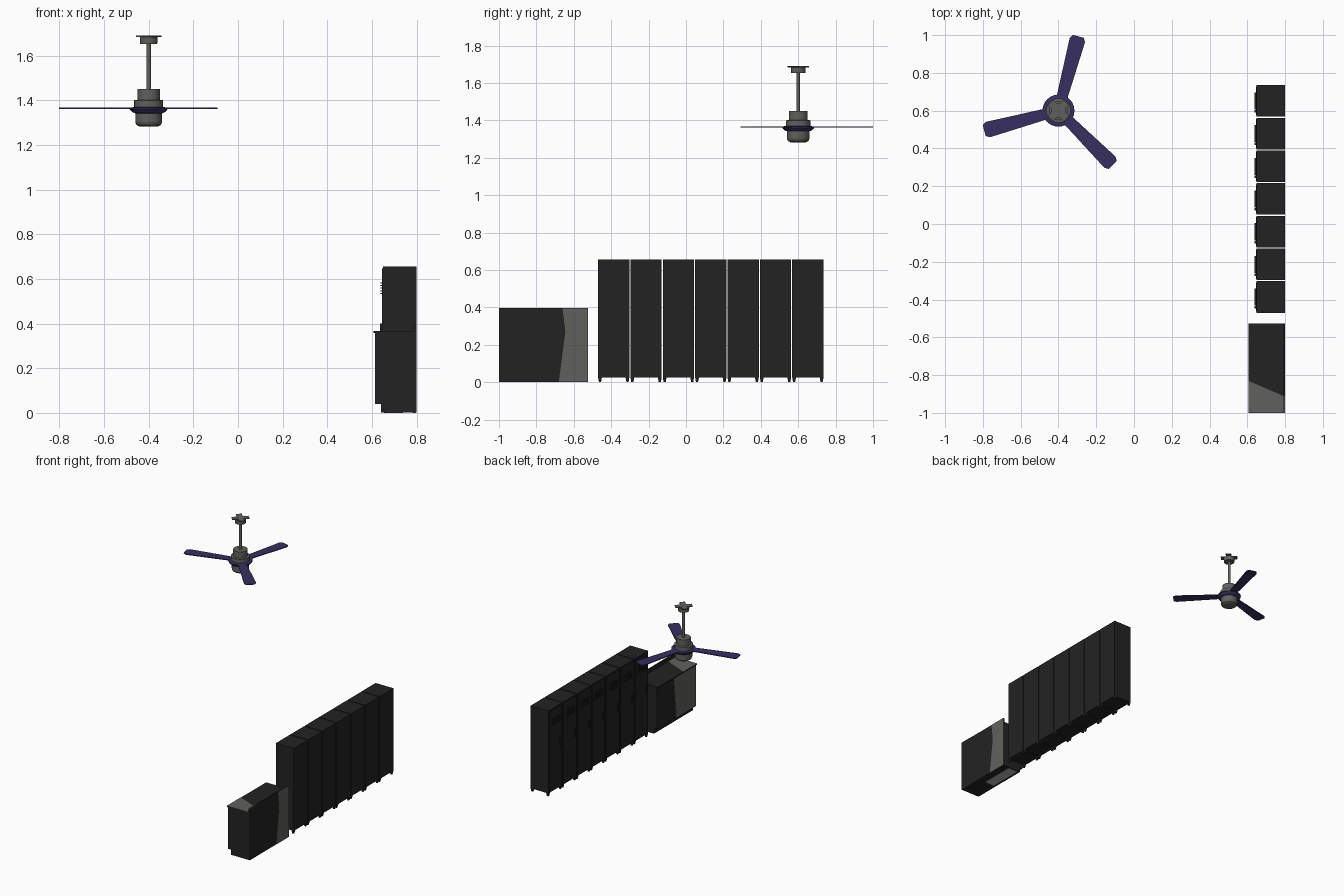
import bpy, bmesh, math

if "Cube" in bpy.data.objects:
    bpy.data.objects.remove(bpy.data.objects["Cube"])

def mat(name, c):
    m = bpy.data.materials.new(name)
    m.diffuse_color = (*c, 1)
    m.use_nodes = True
    m.node_tree.nodes["Principled BSDF"].inputs["Base Color"].default_value = m.diffuse_color
    return m

DARK = mat("charcoal", (0.0165, 0.0165, 0.0165))
GREY = mat("warm grey", (0.118, 0.118, 0.108))
LIGHT = mat("light grey", (0.45, 0.45, 0.45))
PURPLE = mat("deep purple", (0.038, 0.028, 0.12))

def finish(name, bm, m):
    bmesh.ops.recalc_face_normals(bm, faces=bm.faces[:])
    me = bpy.data.meshes.new(name)
    bm.to_mesh(me)
    bm.free()
    me.materials.append(m)
    ob = bpy.data.objects.new(name, me)
    bpy.context.collection.objects.link(ob)
    return ob

def add_box(bm, x0, x1, y0, y1, z0, z1, taper=1.0):
    vs = bmesh.ops.create_cube(bm, size=1)["verts"]
    for v in vs:
        k = taper if v.co.z < 0 else 1.0
        v.co = ((x0 + x1) / 2 + v.co.x * (x1 - x0) * k,
                (y0 + y1) / 2 + v.co.y * (y1 - y0) * k,
                z0 if v.co.z < 0 else z1)

def box(name, m, *dims):
    bm = bmesh.new()
    add_box(bm, *dims)
    return finish(name, bm, m)

def prism(name, m, bottom, offset):
    """Extrude a flat outline of 3D points by an offset vector."""
    bm = bmesh.new()
    f = bm.faces.new([bm.verts.new(p) for p in bottom])
    r = bmesh.ops.extrude_face_region(bm, geom=[f])
    for v in r["geom"]:
        if isinstance(v, bmesh.types.BMVert):
            v.co.x += offset[0]
            v.co.y += offset[1]
            v.co.z += offset[2]
    return finish(name, bm, m)

FX, FY = -0.4, 0.6
def lathe(name, m, profile, n=24):
    bm = bmesh.new()
    rings = [[bm.verts.new((FX + r * math.cos(2 * math.pi * i / n),
                            FY + r * math.sin(2 * math.pi * i / n), z))
              for i in range(n)] for r, z in profile]
    for a, b in zip(rings, rings[1:]):
        for i in range(n):
            j = (i + 1) % n
            bm.faces.new((a[i], a[j], b[j], b[i]))
    bm.faces.new(rings[0])
    bm.faces.new(rings[-1])
    return finish(name, bm, m)

# --- Ceiling fan ---
lathe("fan_canopy", GREY, [(0.038, 1.652), (0.04, 1.684), (0.03, 1.685)])
for k in range(2):  # crossed ceiling bracket
    a = math.radians(45 + 90 * k)
    u, w = (math.cos(a), math.sin(a)), (-math.sin(a), math.cos(a))
    pts = [(FX + u[0] * s + w[0] * t, FY + u[1] * s + w[1] * t, 1.684 + 0.001 * k)
           for s, t in ((-0.06, -0.02), (0.06, -0.02), (0.06, 0.02), (-0.06, 0.02))]
    prism("fan_ceiling_bracket", GREY, pts, (0, 0, 0.006))
lathe("fan_rod", GREY, [(0.01, 1.44), (0.01, 1.66)], 12)
lathe("fan_motor_housing", GREY, [(0.065, 1.36), (0.065, 1.4), (0.05, 1.402), (0.05, 1.45)])
lathe("fan_blade_hub", PURPLE, [(0.062, 1.342), (0.075, 1.348), (0.085, 1.36),
                                (0.085, 1.367), (0.066, 1.37)])
lathe("fan_lower_cap", GREY, [(0.042, 1.283), (0.055, 1.29), (0.06, 1.302), (0.06, 1.345)])
outline = [(0.05, -0.028), (0.385, -0.042), (0.407, -0.03),
           (0.407, 0.03), (0.385, 0.042), (0.05, 0.028)]
for deg in (75, 195, 315):
    c, s = math.cos(math.radians(deg)), math.sin(math.radians(deg))
    prism("fan_blade", PURPLE,
          [(FX + c * p - s * q, FY + s * p + c * q, 1.362) for p, q in outline],
          (0, 0, 0.006))

# --- Row of seven lockers facing -x ---
for i in range(7):
    y0 = -0.47 + 0.173 * i
    y1 = y0 + 0.167
    yc = (y0 + y1) / 2
    box("locker_body", DARK, 0.649, 0.8, y0, y1, 0.025, 0.655)
    box("locker_door", DARK, 0.645, 0.65, y0 + 0.006, y1 - 0.006, 0.035, 0.647)
    bm = bmesh.new()  # vent louvres
    for k in range(5):
        z = 0.532 + 0.012 * k
        add_box(bm, 0.638, 0.646, yc - 0.045, yc + 0.045, z, z + 0.005)
    finish("locker_vents", bm, DARK)
    box("locker_handle", DARK, 0.637, 0.646, y0 + 0.022, y0 + 0.036, 0.345, 0.4)
    bm = bmesh.new()  # tapered feet
    for x in (0.649, 0.78):
        for y in (y0, y1 - 0.02):
            add_box(bm, x, x + 0.02, y, y + 0.02, 0, 0.025, 0.55)
    finish("locker_feet", bm, DARK)

# --- Low counter cabinet ---
A, B = -1.0, -0.525
box("counter_body", DARK, 0.616, 0.797, A + 0.002, B - 0.002, 0.04, 0.36)
box("counter_plinth", DARK, 0.64, 0.797, A + 0.002, B - 0.002, 0.002, 0.04)
box("counter_top", DARK, 0.606, 0.798, A + 0.001, B - 0.001, 0.358, 0.366)
box("counter_back", DARK, 0.79, 0.799, A + 0.001, B - 0.001, 0.002, 0.396)

# two-tone panels as thin plates
prism("back_panel_grey", GREY, [(0.799, -0.68, 0.002), (0.799, B, 0.002), (0.799, B, 0.396),
      (0.799, -0.66, 0.396), (0.799, -0.645, 0.27)], (0.001, 0, 0))
prism("top_panel_grey", GREY, [(0.605, A, 0.366), (0.79, A, 0.366),
      (0.79, -0.91, 0.366), (0.605, -0.83, 0.366)], (0, 0, 0.0015))
box("backsplash_cap_grey", GREY, 0.79, 0.8, A, -0.91, 0.396, 0.397)
prism("front_panel_grey", GREY, [(0.616, -0.76, 0.04), (0.616, A + 0.002, 0.04),
      (0.616, A + 0.002, 0.358), (0.616, -0.73, 0.358)], (-0.0015, 0, 0))
box("bottom_panel_light", LIGHT, 0.66, 0.74, -0.8, B - 0.01, 0.0, 0.002)
